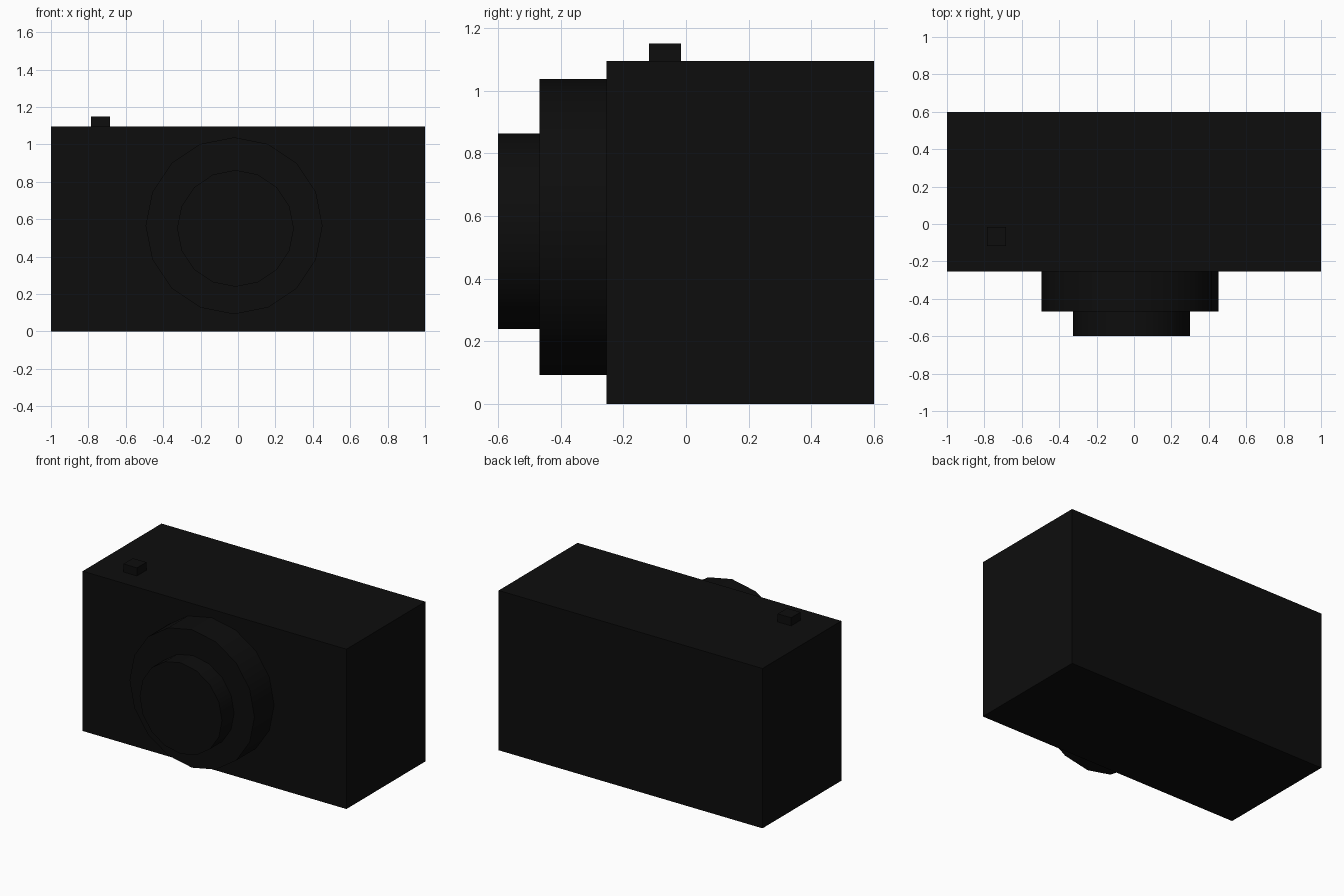
import bpy
from math import radians

if "Cube" in bpy.data.objects:
    bpy.data.objects.remove(bpy.data.objects["Cube"])

black = bpy.data.materials.new("black")
black.diffuse_color = (0.004, 0.004, 0.004, 1)
black.use_nodes = True
black.node_tree.nodes["Principled BSDF"].inputs["Base Color"].default_value = black.diffuse_color


def box(name, x, y, z):
    """Box from (min, max) pairs on each axis."""
    spans = (x, y, z)
    bpy.ops.mesh.primitive_cube_add(size=1, location=[(a + b) / 2 for a, b in spans])
    ob = bpy.context.object
    ob.name = name
    ob.scale = [b - a for a, b in spans]
    bpy.ops.object.transform_apply(location=False, rotation=False, scale=True)
    ob.data.materials.append(black)


def barrel(name, x, z, radius, y0, y1):
    """16-sided cylinder lying along y."""
    bpy.ops.mesh.primitive_cylinder_add(vertices=16, radius=radius, depth=y1 - y0,
                                        location=(x, (y0 + y1) / 2, z),
                                        rotation=(radians(90), 0, 0))
    ob = bpy.context.object
    ob.name = name
    bpy.ops.object.shade_smooth_by_angle(angle=radians(30))
    ob.data.materials.append(black)


# Camera body
box("camera_body", (-1, 1), (-0.254, 0.6), (0, 1.095))
# Shutter button on the top
box("shutter_button", (-0.786, -0.684), (-0.118, -0.016), (1.095, 1.15))
# Two-step lens, slightly off centre
barrel("lens_base", -0.021, 0.565, 0.473, -0.468, -0.254)
barrel("lens_front", -0.0135, 0.551, 0.312, -0.6, -0.468)
